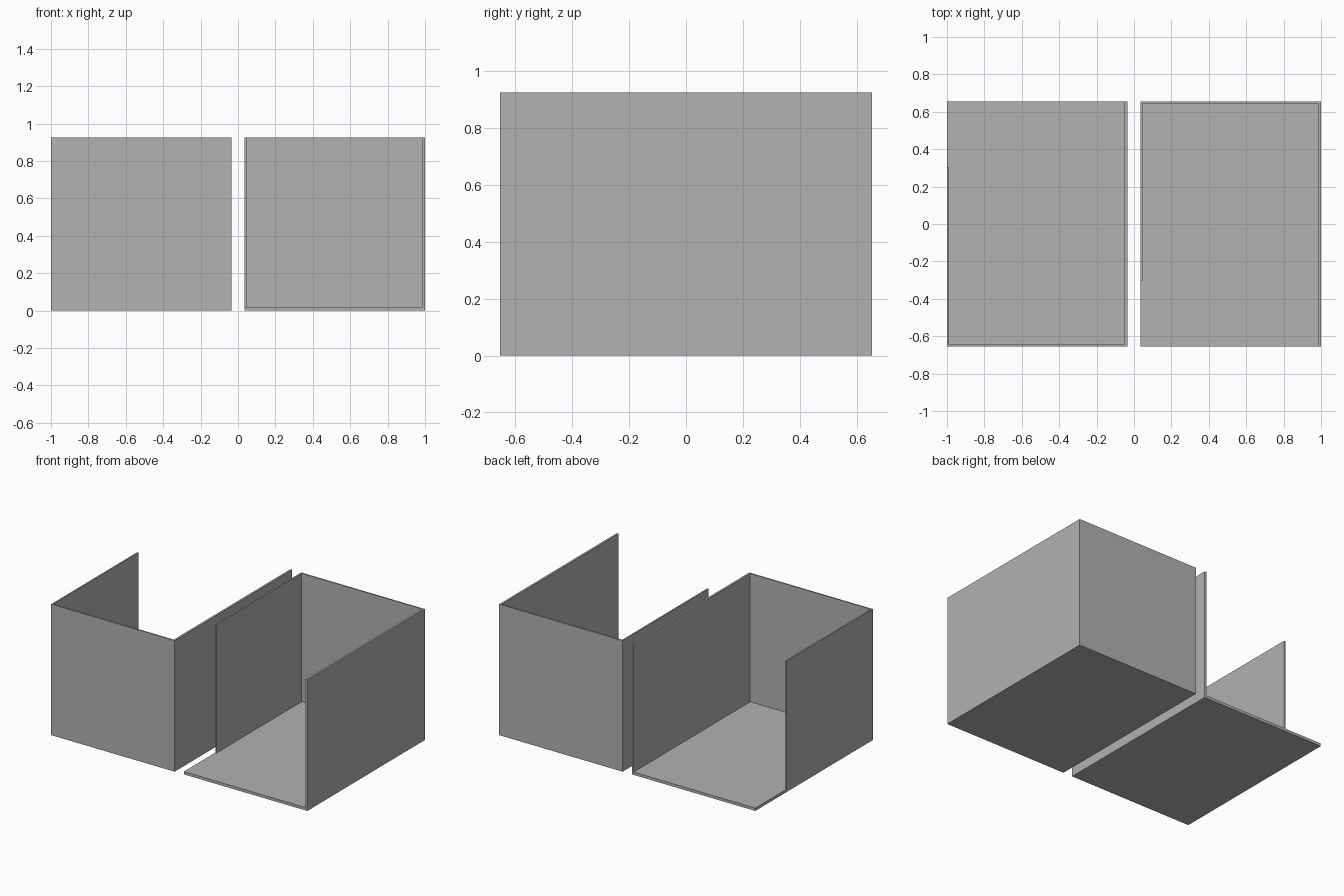
import bpy
import bmesh

if "Cube" in bpy.data.objects:
    bpy.data.objects.remove(bpy.data.objects["Cube"])

H, Y = 0.925, 0.655          # height, half depth
X0, X1 = 0.036, 1.0          # side limits of one box
THIN, THICK, FLOOR = 0.01, 0.014, 0.02
OPEN = 0.305                 # where the short side wall stops

grey = bpy.data.materials.new("grey")
grey.diffuse_color = (0.445, 0.445, 0.445, 1)
grey.use_nodes = True
grey.node_tree.nodes["Principled BSDF"].inputs["Base Color"].default_value = grey.diffuse_color


def panel(name, x, y, z):
    """Flat board from (min, max) ranges on each axis."""
    bm = bmesh.new()
    bmesh.ops.create_cube(bm, size=1)
    for v in bm.verts:
        v.co = [r[0] if c < 0 else r[1] for c, r in zip(v.co, (x, y, z))]
    mesh = bpy.data.meshes.new(name)
    bm.to_mesh(mesh)
    bm.free()
    mesh.materials.append(grey)
    bpy.context.collection.objects.link(bpy.data.objects.new(name, mesh))


def open_box(side, dx, s):
    """Tray with one end wall, a full side wall and a short side wall;
    s = 1 puts the end wall at the back, -1 at the front."""
    a, b = X0 + dx, X1 + dx

    def span(p, q):
        return sorted((s * p, s * q))

    panel(side + "_floor", (a, b - THICK), span(-Y, Y - THIN), (0, FLOOR))
    panel(side + "_full_wall", (b - THICK, b), span(-Y, Y), (0, H))
    panel(side + "_end_wall", (a, b - THICK), span(Y - THIN, Y), (0, H))
    panel(side + "_short_wall", (a, a + THIN), span(-OPEN, Y - THIN), (FLOOR, H))


# Two boxes side by side, mirrored front to back
open_box("right", 0, 1)
open_box("left", -X0 - X1, -1)
